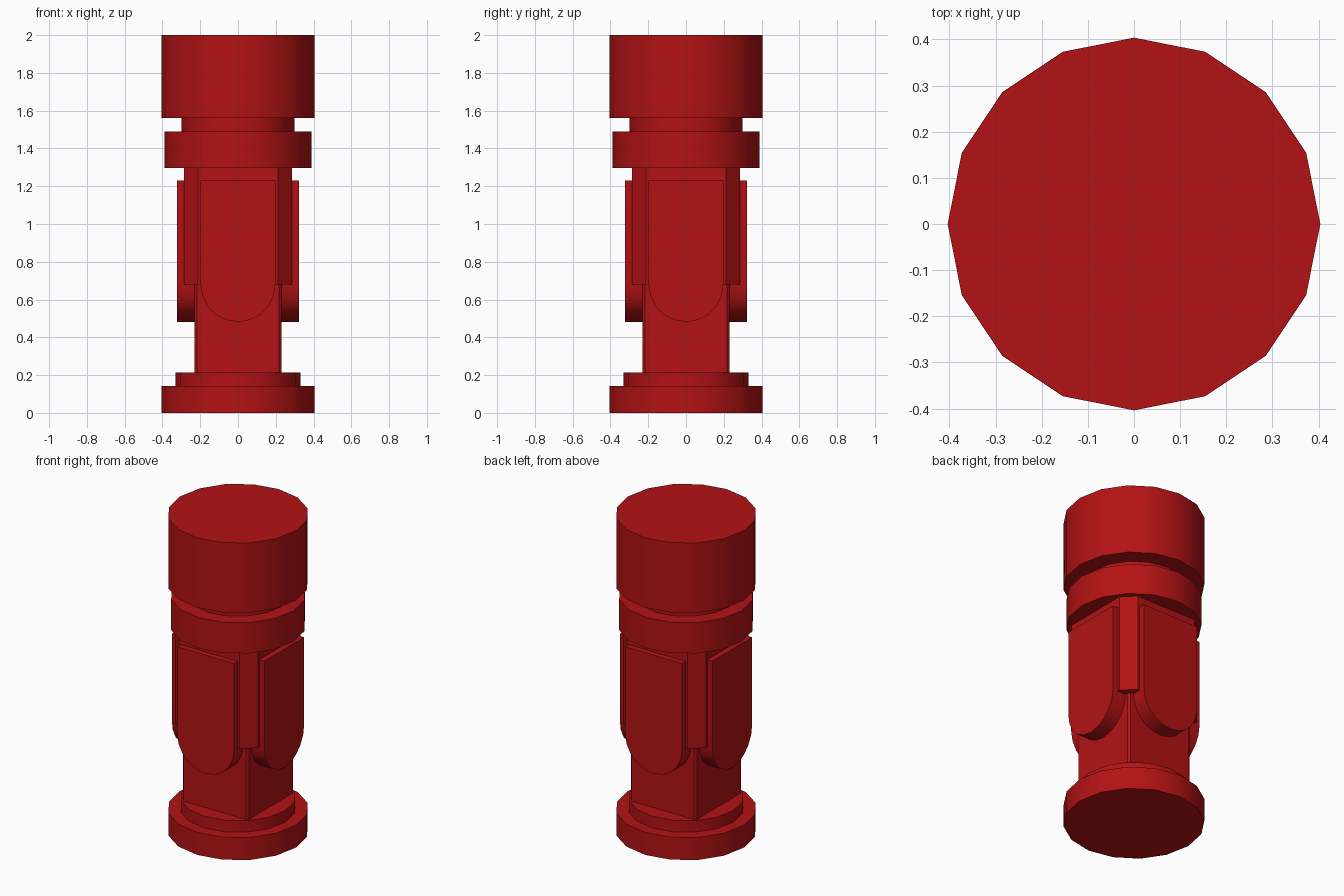
import bpy, bmesh, math
from mathutils import Matrix

if "Cube" in bpy.data.objects:
    bpy.data.objects.remove(bpy.data.objects["Cube"])

red = bpy.data.materials.new("red_paint")
red.diffuse_color = (0.45, 0.006, 0.007, 1)
red.use_nodes = True
red.node_tree.nodes["Principled BSDF"].inputs["Base Color"].default_value = red.diffuse_color


def prism(name, outline, depth, matrix):
    """Extrude a flat outline upward by depth, then place it."""
    bm = bmesh.new()
    face = bm.faces.new([bm.verts.new((x, y, 0)) for x, y in outline])
    top = bmesh.ops.extrude_face_region(bm, geom=[face])
    bmesh.ops.translate(bm, vec=(0, 0, depth),
                        verts=[v for v in top["geom"] if isinstance(v, bmesh.types.BMVert)])
    bmesh.ops.transform(bm, matrix=matrix, verts=bm.verts)
    bmesh.ops.recalc_face_normals(bm, faces=bm.faces)
    mesh = bpy.data.meshes.new(name)
    bm.to_mesh(mesh)
    bm.free()
    mesh.materials.append(red)
    ob = bpy.data.objects.new(name, mesh)
    bpy.context.collection.objects.link(ob)
    bpy.ops.object.select_all(action='DESELECT')
    ob.select_set(True)
    bpy.context.view_layer.objects.active = ob
    bpy.ops.object.shade_smooth_by_angle(angle=math.radians(30))
    return ob


def disc(name, r, z0, z1):
    pts = [(r * math.cos(i * math.tau / 16), r * math.sin(i * math.tau / 16)) for i in range(16)]
    return prism(name, pts, z1 - z0, Matrix.Translation((0, 0, z0)))


def chamfered_square(name, h, c, z0, z1):
    k = h - c
    pts = [(h, -k), (h, k), (k, h), (-k, h), (-h, k), (-h, -k), (-k, -h), (k, -h)]
    return prism(name, pts, z1 - z0, Matrix.Translation((0, 0, z0)))


# Stacked round sections
disc("base", 0.404, 0.0, 0.142)
disc("base_step", 0.331, 0.142, 0.215)
disc("collar", 0.388, 1.296, 1.49)
disc("neck", 0.298, 1.49, 1.56)
disc("cap", 0.404, 1.56, 2.0)

# Square column, narrow below and wide above
chamfered_square("lower_column", 0.23, 0.012, 0.215, 0.68)
chamfered_square("upper_column", 0.287, 0.075, 0.68, 1.296)

# Four raised panels with round lower ends
R = 0.198
arc = [(R * math.cos(a), 0.68 + R * math.sin(a))
       for a in (math.pi + i * math.pi / 10 for i in range(11))]
outline = arc + [(R, 1.23), (-R, 1.23)]
upright = Matrix.Translation((0, -0.2, 0)) @ Matrix.Rotation(math.pi / 2, 4, 'X')
for i, side in enumerate(("front", "right", "back", "left")):
    prism(side + "_panel", outline, 0.123, Matrix.Rotation(i * math.pi / 2, 4, 'Z') @ upright)
